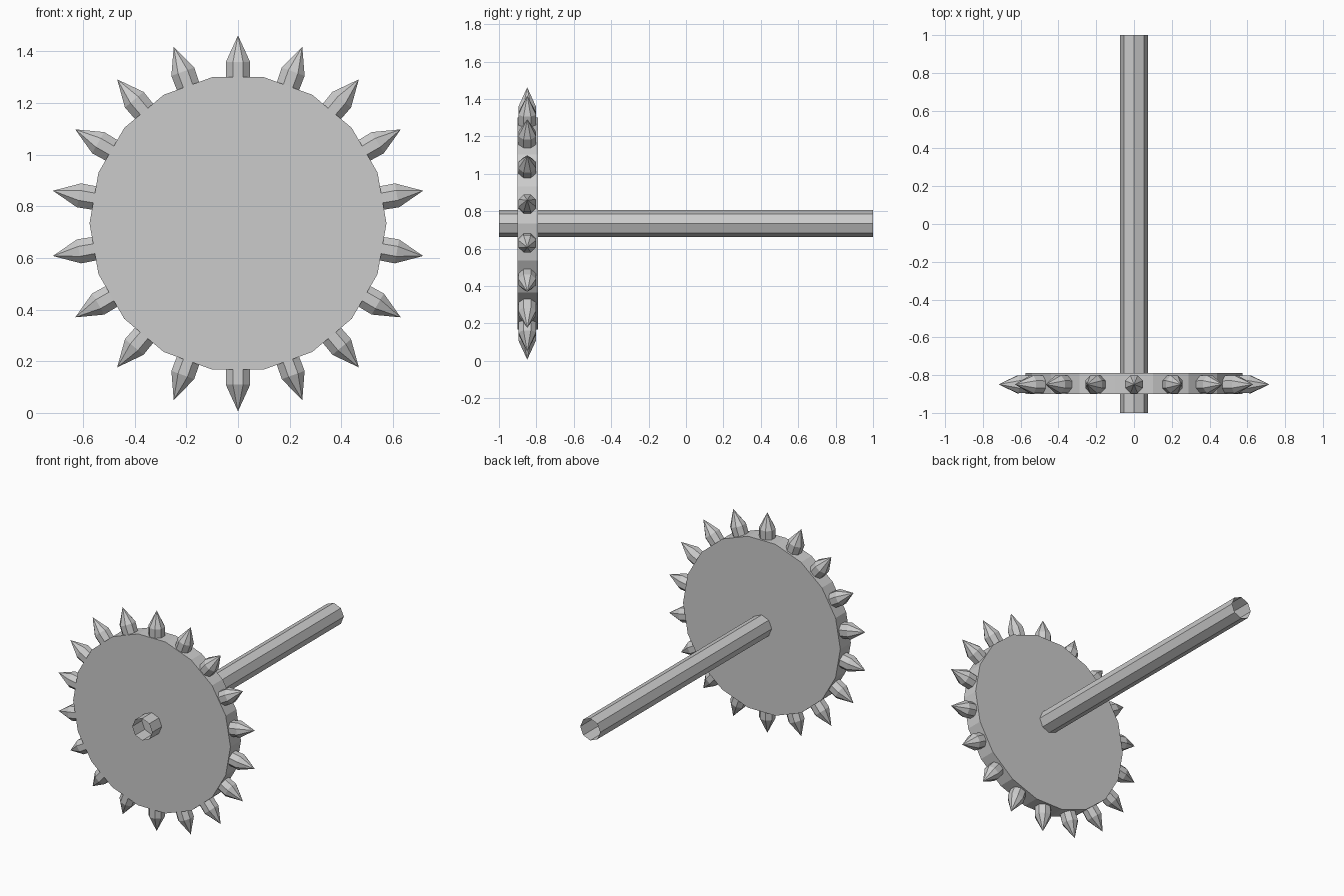
import bpy, bmesh, math
from mathutils import Matrix, Vector

if "Cube" in bpy.data.objects:
    bpy.data.objects.remove(bpy.data.objects["Cube"])

CZ = 0.734        # axle height
WHEEL_Y = -0.845  # wheel centre along the axle


def loft(name, rings, sides, phase, start_cap, end_cap, matrix):
    """Stack n-sided rings (height, radius) along local z; radius 0 makes a point."""
    bm = bmesh.new()
    loops = []
    for h, r in rings:
        n = sides if r > 0 else 1
        loops.append([bm.verts.new((r * math.cos(phase + math.tau * i / sides),
                                    r * math.sin(phase + math.tau * i / sides), h))
                      for i in range(n)])
    for a, b in zip(loops, loops[1:]):
        for i in range(sides):
            j = (i + 1) % sides
            bm.faces.new((a[i], a[j], b[0]) if len(b) == 1 else (a[i], a[j], b[j], b[i]))
    if start_cap:
        bm.faces.new(loops[0][::-1])
    if end_cap:
        bm.faces.new(loops[-1])
    mesh = bpy.data.meshes.new(name)
    bm.to_mesh(mesh)
    bm.free()
    obj = bpy.data.objects.new(name, mesh)
    obj.matrix_world = matrix
    bpy.context.collection.objects.link(obj)
    return obj


# local z -> world -y, local x stays x
lay_down = Matrix.Rotation(math.pi / 2, 4, 'X')

# open-ended octagonal axle
loft("axle", [(-1, 0.073), (1, 0.073)], 8, 0, False, False,
     Matrix.Translation((0, 0, CZ)) @ lay_down)

# 18-sided wheel disc
loft("wheel_disc", [(-0.055, 0.575), (0.055, 0.575)], 18, 0, True, True,
     Matrix.Translation((0, WHEEL_Y, CZ)) @ lay_down)

# one pointed octagonal spike in the middle of each rim face
for k in range(18):
    turn = Matrix.Rotation(math.radians(20 * k), 4, 'Y')
    loft(f"spike_{k + 1:02d}", [(0.54, 0.049), (0.625, 0.051), (0.728, 0)], 8,
         math.pi / 8, True, False,
         Matrix.Translation((0, WHEEL_Y - 0.004, CZ)) @ turn)
